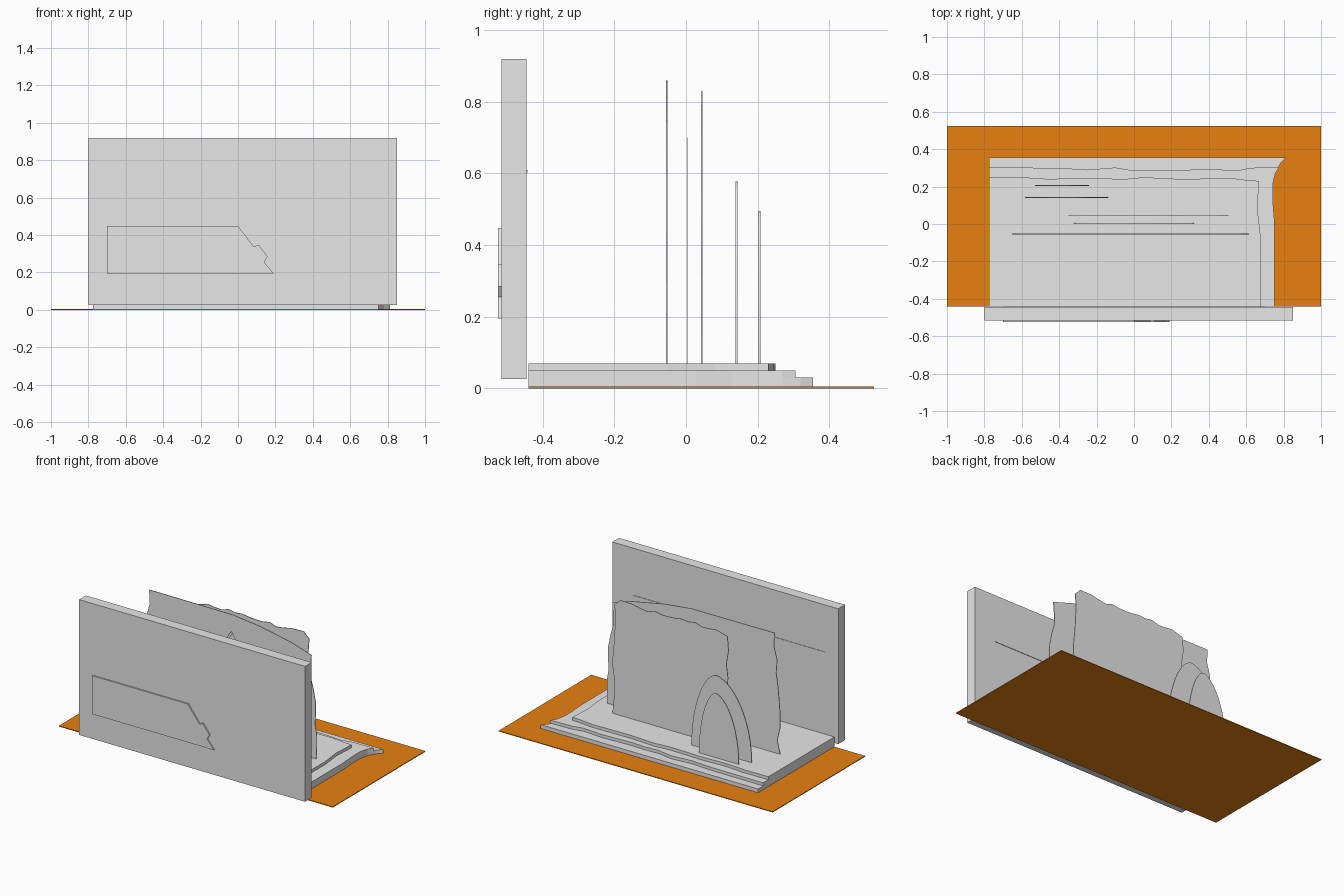
import bpy, bmesh, math, random
from mathutils import Vector

if "Cube" in bpy.data.objects:
    bpy.data.objects.remove(bpy.data.objects["Cube"])

random.seed(4)


def material(name, rgb):
    m = bpy.data.materials.new(name)
    m.diffuse_color = (*rgb, 1)
    m.use_nodes = True
    m.node_tree.nodes["Principled BSDF"].inputs["Base Color"].default_value = m.diffuse_color
    return m


GREY = material("plain grey", (0.8, 0.8, 0.8))
ORANGE = material("orange", (0.8, 0.22, 0.005))


def prism(name, pts, place, push, mat=GREY):
    """Extrude a flat outline; place maps 2D points into space."""
    bm = bmesh.new()
    face = bm.faces.new([bm.verts.new(place(a, b)) for a, b in pts])
    ext = bmesh.ops.extrude_face_region(bm, geom=[face])
    verts = [v for v in ext["geom"] if isinstance(v, bmesh.types.BMVert)]
    bmesh.ops.translate(bm, vec=Vector(push), verts=verts)
    bmesh.ops.recalc_face_normals(bm, faces=bm.faces)
    me = bpy.data.meshes.new(name)
    bm.to_mesh(me)
    bm.free()
    me.materials.append(mat)
    ob = bpy.data.objects.new(name, me)
    bpy.context.collection.objects.link(ob)
    return ob


def slab(name, pts, z0, z1, mat=GREY):
    return prism(name, pts, lambda x, y: (x, y, z0), (0, 0, z1 - z0), mat)


def upright(name, pts, y0, y1):
    return prism(name, pts, lambda x, z: (x, y0, z), (0, y1 - y0, 0))


def rect(a0, a1, b0, b1):
    return [(a0, b0), (a1, b0), (a1, b1), (a0, b1)]


def torn(p, q, n, amp):
    """Points from p up to (not including) q with a ragged edge."""
    p, q = Vector(p), Vector(q)
    d = (q - p).normalized()
    side = Vector((-d.y, d.x))
    out = [tuple(p)]
    for i in range(1, n):
        out.append(tuple(p.lerp(q, i / n) + side * random.uniform(-amp, amp)))
    return out


# Ground sheet
slab("ground_sheet", rect(-1, 1, -0.44, 0.525), 0, 0.005, ORANGE)

# Stepped base, each step with a wavy back and right edge
slab("lower_step", [(-0.775, -0.44), (0.75, -0.44), (0.75, 0.03), (0.742, 0.13),
                    (0.742, 0.21), (0.755, 0.27), (0.78, 0.32), (0.812, 0.355),
                    (-0.775, 0.355)], 0.005, 0.03)
slab("middle_step", [(-0.775, -0.44), (0.75, -0.44), (0.75, 0.03), (0.742, 0.13),
                     (0.742, 0.21), (0.755, 0.27), (0.777, 0.305), (0.62, 0.3),
                     (0.55, 0.285), (0.4, 0.295), (0.2, 0.285), (0.1, 0.29),
                     (0, 0.285), (-0.1, 0.302), (-0.25, 0.29), (-0.4, 0.3),
                     (-0.775, 0.302)], 0.03, 0.05)
slab("upper_step", [(-0.775, -0.44), (0.675, -0.44), (0.675, -0.05), (0.66, 0.08),
                    (0.668, 0.23), (0.6, 0.235), (0.52, 0.245), (0.25, 0.24),
                    (0.05, 0.25), (-0.05, 0.24), (-0.3, 0.247), (-0.45, 0.24),
                    (-0.6, 0.25), (-0.775, 0.248)], 0.05, 0.07)

# Front board, its cut-off plaque and the thin rail on its back
slab("front_board", rect(-0.8, 0.85, -0.515, -0.445), 0.027, 0.92)
upright("plaque", [(-0.7, 0.195), (0.19, 0.195), (0.14, 0.255), (0.158, 0.285),
                   (0.11, 0.348), (0.085, 0.338), (0.0, 0.448), (-0.7, 0.448)],
        -0.524, -0.515)
upright("board_rail", rect(-0.7, 0.7, 0.603, 0.61), -0.445, -0.442)

# Torn front screen with a pointed opening
screen = ([(0.3, 0.07)] + torn((0.61, 0.07), (0.575, 0.745), 9, 0.016)
          + [(0.575, 0.745), (0.43, 0.79), (0.2, 0.835), (0, 0.858)]
          + torn((-0.61, 0.86), (-0.65, 0.07), 9, 0.018)
          + [(-0.65, 0.07), (-0.3, 0.07), (-0.25, 0.35), (-0.12, 0.58),
             (-0.01, 0.745), (0.1, 0.58), (0.25, 0.35)])
upright("front_screen", screen, -0.056, -0.052)

# Pointed middle panel
upright("pointed_panel", [(-0.32, 0.07), (0.32, 0.07), (0.26, 0.33), (0.1, 0.56),
                          (-0.045, 0.7), (-0.14, 0.56), (-0.26, 0.33)], 0.004, 0.006)

# Torn back screen
back = (torn((-0.35, 0.07), (0.5, 0.07), 1, 0) + torn((0.505, 0.07), (0.49, 0.79), 9, 0.012)
        + [(0.49, 0.79), (0.45, 0.83), (0.36, 0.828)]
        + torn((0.3, 0.815), (-0.3, 0.825), 12, 0.01)
        + torn((-0.335, 0.8), (-0.35, 0.07), 8, 0.014))
upright("back_screen", back, 0.042, 0.046)


def arch(name, x0, x1, peak, top, y):
    """Solid arch whose peak leans to one side."""
    pts = []
    for i in range(25):
        a = math.pi * i / 24
        c = math.cos(a)
        half = (x1 - peak) if c > 0 else (peak - x0)
        pts.append((peak + half * math.copysign(abs(c) ** 1.15, c),
                    0.07 + (top - 0.07) * math.sin(a)))
    upright(name, pts, y - 0.0025, y + 0.0025)


# Two nested arches at the back
arch("large_arch", -0.58, -0.14, -0.32, 0.577, 0.141)
arch("small_arch", -0.53, -0.24, -0.36, 0.495, 0.205)
